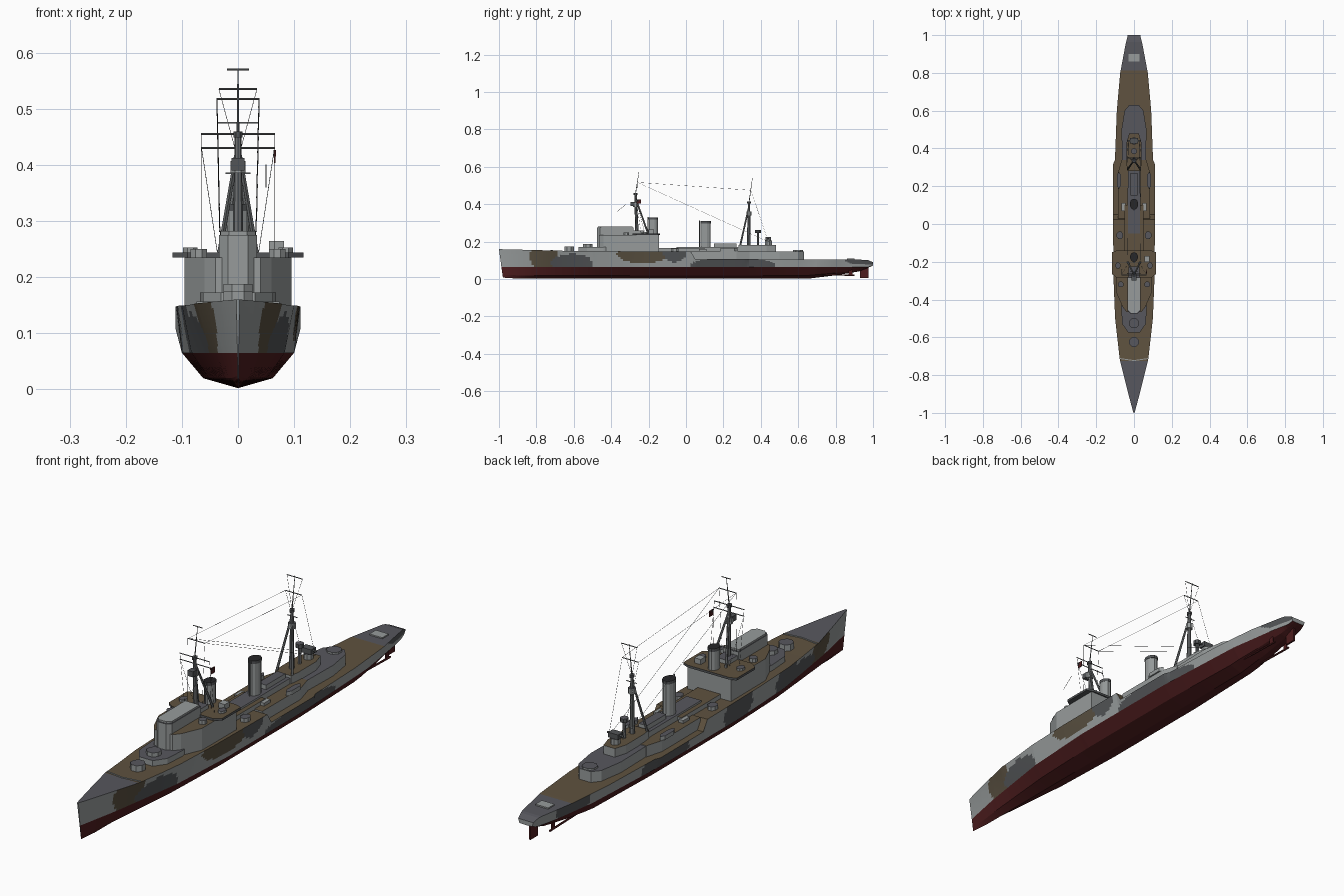
import bpy, math
from mathutils import Vector

if "Cube" in bpy.data.objects:
    bpy.data.objects.remove(bpy.data.objects["Cube"])

def mat(name, r, g, b):
    m = bpy.data.materials.new(name)
    m.diffuse_color = (r, g, b, 1)
    m.use_nodes = True
    m.node_tree.nodes["Principled BSDF"].inputs["Base Color"].default_value = m.diffuse_color
    return m

LIGHT = mat("light grey", .31, .33, .33)
DARK = mat("dark grey", .085, .09, .095)
BROWN = mat("camouflage brown", .10, .08, .052)
DECK = mat("deck brown", .115, .085, .05)
STEEL = mat("deck grey", .095, .095, .11)
RED = mat("hull red", .075, .012, .013)
BLACK = mat("near black", .02, .02, .022)
MID = mat("mast grey", .16, .17, .175)

def make(name, verts, faces, mats, idx=None):
    me = bpy.data.meshes.new(name)
    me.from_pydata(verts, [], faces)
    for m in mats:
        me.materials.append(m)
    if idx:
        me.polygons.foreach_set("material_index", idx)
    me.update()
    o = bpy.data.objects.new(name, me)
    bpy.context.collection.objects.link(o)
    return o

def prism(name, pts, z0, z1, side=LIGHT, top=None, taper=1):
    """Upright prism over a counter-clockwise outline."""
    n = len(pts)
    cx, cy = sum(p[0] for p in pts) / n, sum(p[1] for p in pts) / n
    v = [(x, y, z0) for x, y in pts]
    v += [(cx + (x - cx) * taper, cy + (y - cy) * taper, z1) for x, y in pts]
    f = [(i, (i + 1) % n, n + (i + 1) % n, n + i) for i in range(n)]
    f += [tuple(range(n - 1, -1, -1)), tuple(range(n, 2 * n))]
    return make(name, v, f, [side, top or side], [0] * (n + 1) + [1])

def sym(name, half, z0, z1, side=LIGHT, top=None):
    """Prism mirrored over x = 0; half runs bow to stern on +x."""
    return prism(name, half + [(-x, y) for x, y in reversed(half)], z0, z1, side, top)

def box(name, x0, x1, y0, y1, z0, z1, side=LIGHT, top=None):
    return prism(name, [(x0, y0), (x1, y0), (x1, y1), (x0, y1)], z0, z1, side, top)

def drum(name, x, y, rx, ry, z0, z1, side=LIGHT, top=None, n=8, taper=1):
    a = [2 * math.pi * (i + .5) / n for i in range(n)]
    return prism(name, [(x + rx * math.cos(t), y + ry * math.sin(t)) for t in a], z0, z1, side, top, taper)

def rod(name, a, b, r0, r1=None, m=MID, n=6):
    a, b = Vector(a), Vector(b)
    r1 = r0 if r1 is None else r1
    q = (b - a).to_track_quat('Z', 'Y')
    ring = [Vector((math.cos(2 * math.pi * i / n), math.sin(2 * math.pi * i / n), 0)) for i in range(n)]
    v = [a + q @ (c * r0) for c in ring] + [b + q @ (c * r1) for c in ring]
    f = [(i, (i + 1) % n, n + (i + 1) % n, n + i) for i in range(n)]
    f += [tuple(range(n - 1, -1, -1)), tuple(range(n, 2 * n))]
    return make(name, v, f, [m])

def lerp(table, y):
    for (a, p), (b, q) in zip(table, table[1:]):
        if y <= b:
            return p + (q - p) * (y - a) / (b - a)
    return table[-1][1]

# Hull: station curves for half-width, waterline, keel and deck height
TOPW = [(-1, .003), (-.9, .03), (-.72, .075), (-.5, .1), (-.3, .108), (0, .111), (.32, .111),
        (.335, .101), (.6, .091), (.8, .073), (.95, .045), (1, .033)]
WL = [(-1, .001), (-.8, .038), (-.5, .083), (-.2, .1), (.3, .1), (.7, .08), (.9, .05), (1, .028)]
KEEL = [(-1, .008), (-.9, .002), (.65, .002), (.8, .02), (.93, .042), (1, .072)]
TOPZ = [(-1, .16), (-.6, .15), (.025, .147), (.05, .107), (.8, .105), (.97, .103), (1, .09)]
# Camouflage ellipses: side (0 = both), y, z, radius y, radius z, colour
PATCH = [(0, -.76, .125, .075, .075, 2), (0, -.61, .085, .11, .05, 1), (1, -.23, .135, .14, .05, 2),
         (1, -.06, .14, .06, .05, 1), (1, .25, .075, .23, .036, 1), (1, .95, .1, .1, .022, 1),
         (-1, -.18, .11, .09, .07, 1), (-1, .27, .08, .14, .06, 1), (-1, .8, .09, .09, .05, 1),
         (-1, -.5, .1, .07, .08, 1)]
N, ROWS = 160, 8
verts, faces, idx = [], [], []
for i in range(N + 1):
    y = -1 + 2 * i / N
    zk, zt, w, wl = (lerp(t, y) for t in (KEEL, TOPZ, TOPW, WL))
    zw = max(.065, zk + .002)
    half = [(wl * .62, zk + (zw - zk) * .28)]
    for k in range(ROWS + 1):
        t = k / ROWS
        half.append((wl + (w - wl) * t, zw + (zt - zw) * t))
    ring = [(-x, z) for x, z in reversed(half)] + [(0, zk)] + half
    rake = .022 * max(0, 1 - (y + 1) / .15)
    verts += [(x, y + rake * (1 - z / .16), z) for x, z in ring]
R = 2 * (ROWS + 2) + 1
for i in range(N):
    y = -1 + 2 * (i + .5) / N
    for k in range(R):
        a, b = i * R + k, i * R + (k + 1) % R
        face = (a, a + R, b + R, b)
        c = [sum(verts[j][d] for j in face) / 4 for d in range(3)]
        if k == R - 1:
            m = 4 if y < -.72 or y > .81 else 3
        elif ROWS <= k <= R - 2 - ROWS:
            m = 5
        else:
            m = 0
            for s, py, pz, ry, rz, col in PATCH:
                if s * c[0] >= 0 and ((y - py) / ry) ** 2 + ((c[2] - pz) / rz) ** 2 < 1:
                    m = col
        faces.append(face)
        idx.append(m)
faces += [tuple(range(R)), tuple(range(N * R + R - 1, N * R - 1, -1))]
idx += [0, 0]
make("hull", verts, faces, [LIGHT, DARK, BROWN, DECK, STEEL, RED], idx)

# Rudder and propeller skegs
box("rudder", -.004, .004, .93, .975, .005, .07, RED)
for s in (-1, 1):
    rod("propeller_shaft", (s * .035, .7, .025), (s * .035, .9, .02), .004, m=RED)
    box("shaft_strut", s * .035 - .002, s * .035 + .002, .87, .89, .02, .06, RED)

# Foredeck fittings
sym("breakwater", [(.004, -.725), (.074, -.715), (.074, -.71), (.004, -.72)], .148, .156)
drum("forward_barbette", 0, -.625, .028, .028, .148, .175, LIGHT, STEEL)
sym("forward_deckhouse", [(.03, -.575), (.062, -.53), (.068, -.44), (.045, -.34)], .145, .172, LIGHT, STEEL)
drum("second_barbette", 0, -.525, .028, .028, .17, .188, LIGHT, STEEL)
box("stern_hatch", -.028, .028, .86, .9, .1, .109, LIGHT)

# Bridge block and tower
sym("bridge_block", [(.04, -.465), (.06, -.44), (.095, -.36), (.095, -.145)], .145, .235, LIGHT, DECK)
sym("bridge_wings", [(.09, -.285), (.117, -.265), (.117, -.15), (.09, -.14)], .235, .244, DARK, DECK)
sym("bridge_tower", [(.018, -.475), (.034, -.46), (.034, -.28)], .145, .275, LIGHT, STEEL)
sym("tower_roof", [(.016, -.47), (.031, -.455), (.031, -.285)], .275, .282, LIGHT, LIGHT)
box("signal_house", -.028, .028, -.28, -.225, .235, .26, LIGHT, STEEL)
for s in (-1, 1):
    drum("bridge_lookout", s * .07, -.32, .016, .016, .235, .25, LIGHT, STEEL)
    drum("wing_tub", s * .085, -.22, .014, .018, .243, .253, LIGHT, STEEL)
box("signal_lamp", .055, .082, -.2, -.17, .244, .264, LIGHT)

# Funnels with dark caps
for nm, y, rx, ry, z0, z1 in (("fore", -.175, .02, .025, .235, .33), ("aft", .105, .022, .028, .15, .31)):
    drum(nm + "_funnel", 0, y, rx, ry, z0, z1 - .012, LIGHT, n=12)
    drum(nm + "_funnel_cap", 0, y, rx + .001, ry + .001, z1 - .012, z1, DARK, BLACK, n=12)
    rod(nm + "_funnel_pipe", (0, y - ry - .004, z0), (0, y - ry - .004, z1 + .003), .003)

# Midship and aft deckhouses
box("midship_house", -.05, .05, -.145, .1, .14, .165, LIGHT, DECK)
sym("waist_house", [(.085, .03), (.085, .27), (.065, .34)], .1, .15, LIGHT, DECK)
box("engine_casing", -.032, .032, -.05, .29, .145, .172, LIGHT, STEEL)
box("skylight", -.018, .018, .15, .27, .172, .19, LIGHT, STEEL)
sym("aft_deckhouse", [(.062, .3), (.066, .5), (.05, .6), (.025, .63)], .1, .148, LIGHT, STEEL)
sym("aft_upper_house", [(.035, .28), (.04, .32), (.04, .43), (.025, .48)], .147, .182, LIGHT, DECK)
drum("aft_barbette", 0, .6, .029, .029, .1, .155, LIGHT, STEEL)
for s in (-1, 1):
    sym_y = .23
    prism("ship_boat", [(s * .08 + x, sym_y + y) for x, y in
          ((0, -.045), (.011, -.025), (.011, .03), (0, .045), (-.011, .03), (-.011, -.025))], .15, .166, LIGHT, STEEL)
    drum("deck_tub", s * .075, -.06, .018, .022, .147, .163, LIGHT, STEEL)
    box("deck_locker", s * .055 - .01, s * .055 + .01, .07, .11, .145, .162, LIGHT)

# Aft director and searchlight tower
drum("director_base", 0, .44, .018, .02, .18, .205, LIGHT, STEEL)
box("aft_director", -.022, .022, .425, .455, .205, .225, DARK)
rod("director_bar", (-.035, .44, .217), (.035, .44, .217), .004)
drum("searchlight_post", 0, .385, .007, .007, .18, .25, MID)
drum("searchlight", 0, .385, .016, .016, .247, .262, DARK, STEEL)

# Tripod masts, yards and topmasts
def mast(nm, foot, head, topm, legs_y, spread):
    rod(nm + "_mast", foot, head, .010, .006, MID, 8)
    rod(nm + "_topmast", head, topm, .0025, .001)
    for s in (-1, 1):
        rod(nm + "_mast_leg", (s * spread, legs_y, foot[2]), (0, head[1], head[2] - .02), .005, .004)
    zc = head[2] - .07
    drum(nm + "_mast_platform", 0, head[1], .014, .014, zc, zc + .022, LIGHT, STEEL)
    drum(nm + "_mast_cap", 0, head[1], .009, .012, head[2] - .006, head[2] + .004, DARK)

def yard(nm, y, z, w, r=.0018):
    rod(nm, (-w, y, z), (w, y, z), r, n=5)

mast("fore", (0, -.262, .235), (0, -.27, .455), (0, -.252, .57), -.2, .034)
mast("aft", (0, .335, .18), (0, .337, .41), (0, .355, .54), .29, .034)
for y, z, w in ((-.268, .43, .066), (-.27, .455, .066), (-.26, .517, .038), (-.252, .57, .02)):
    yard("fore_yard", y, z, w)
for y, z, w in ((.34, .385, .022), (.347, .475, .036), (.354, .535, .034)):
    yard("aft_yard", y, z, w)
box("mast_director", -.012, .012, -.298, -.272, .39, .412, DARK)

# Flag on the halyard
box("flag", .064, .067, -.262, -.24, .403, .426, RED)
box("flag_canton", .0635, .0675, -.262, -.251, .415, .426, BLACK)

# Rigging wires
for s in (-1, 1):
    for a, b in (((.037, -.26, .517), (.036, .347, .475)), ((.036, .347, .475), (.03, .44, .2)),
                 ((.037, -.26, .517), (.03, .44, .2)), ((.065, -.27, .455), (.065, -.24, .24)),
                 ((.065, -.268, .43), (.037, -.22, .245)), ((.038, -.26, .517), (.033, -.27, .28)),
                 ((.034, .354, .535), (.0, .337, .41))):
        rod("rigging", (s * a[0], a[1], a[2]), (s * b[0], b[1], b[2]), .0006, m=DARK, n=3)
rod("signal_halyard", (.05, -.37, .36), (.05, -.32, .4), .0008, m=DARK, n=3)
